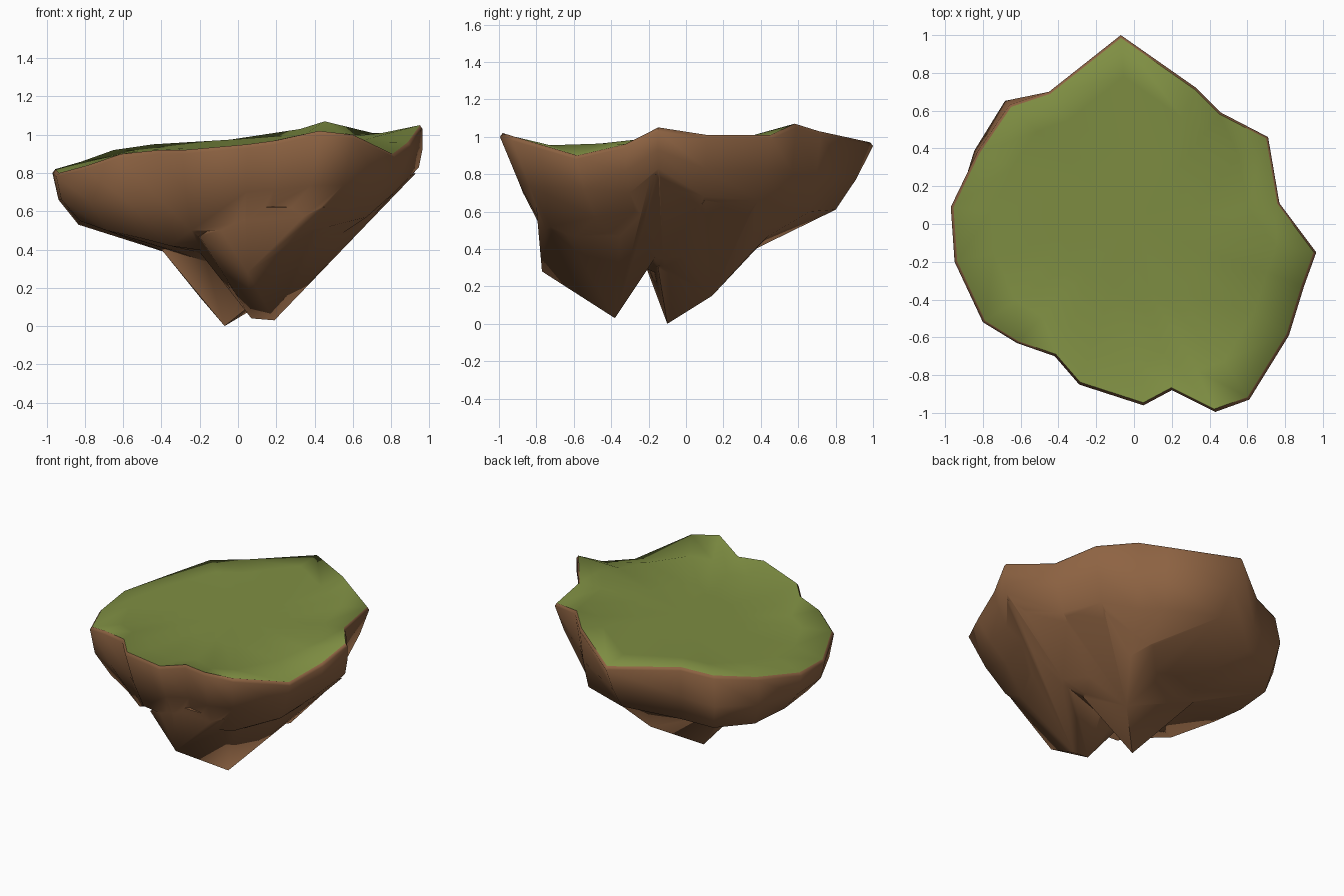
import bpy, bmesh
from mathutils import Vector

if "Cube" in bpy.data.objects:
    bpy.data.objects.remove(bpy.data.objects["Cube"])


def material(name, rgb):
    m = bpy.data.materials.new(name)
    m.diffuse_color = (*rgb, 1)
    m.use_nodes = True
    m.node_tree.nodes["Principled BSDF"].inputs["Base Color"].default_value = m.diffuse_color
    return m


EARTH = material("earth brown", (0.27, 0.125, 0.055))
GRASS = material("grass green", (0.21, 0.27, 0.055))

# Grass outline, counter-clockwise from the right corner: x, y, z
RIM = [(.965, -.15, 1.05), (.77, .11, 1.01), (.71, .46, 1.01), (.46, .59, 1.07),
       (.33, .72, 1.03), (-.07, 1.0, .97), (-.45, .70, .95), (-.66, .63, .92),
       (-.83, .38, .86), (-.97, .09, .82), (-.95, -.2, .80), (-.80, -.52, .84),
       (-.62, -.63, .90), (-.42, -.70, .92), (-.29, -.85, .92), (.05, -.96, .95),
       (.20, -.88, .97), (.43, -.995, 1.02), (.61, -.93, 1.0), (.82, -.59, .90),
       (.90, -.33, .96)]
# Rock shoulder under each rim point: scale of the rim, height
SHOULDER = [(.98, .83), (.88, .68), (.84, .66), (.90, .61), (.92, .60), (.80, .61),
            (.93, .56), (.99, .55), (.96, .52), (.86, .53), (.87, .55), (.86, .50),
            (.82, .46), (.85, .42), (.84, .50), (.80, .50), (.84, .50), (.76, .50),
            (.78, .52), (.82, .57), (.91, .70)]


def make_object(bm, name):
    bmesh.ops.recalc_face_normals(bm, faces=bm.faces)
    me = bpy.data.meshes.new(name)
    bm.to_mesh(me)
    bm.free()
    me.materials.append(EARTH)
    me.materials.append(GRASS)
    ob = bpy.data.objects.new(name, me)
    bpy.context.collection.objects.link(ob)
    return ob


def loft(name, top, rings, tip, grass_bands):
    """Closed skin from a top point through equal rings to a bottom point."""
    bm = bmesh.new()
    vs = [[bm.verts.new(p) for p in r] for r in rings]
    a, b = bm.verts.new(top), bm.verts.new(tip)
    n = len(vs[0])
    for i in range(n):
        j = (i + 1) % n
        bm.faces.new((vs[0][i], vs[0][j], a)).material_index = 1
        bm.faces.new((vs[-1][i], vs[-1][j], b))
        for k in range(len(vs) - 1):
            u, l = vs[k], vs[k + 1]
            f = bm.faces.new((u[i], u[j], l[j], l[i]))
            f.material_index = 1 if k < grass_bands else 0
    return make_object(bm, name)


def hull(name, pts):
    bm = bmesh.new()
    for p in pts:
        bm.verts.new(p)
    bmesh.ops.convex_hull(bm, input=bm.verts[:])
    loose = [v for v in bm.verts if not v.link_faces]
    bmesh.ops.delete(bm, geom=loose, context='VERTS')
    return make_object(bm, name)


# Grass rings: rim flowing into a gently tilted plateau
def grass_ring(s, blend):
    ring = []
    for x, y, z in RIM:
        flat = .94 + .09 * x * s + .05 * y * s
        ring.append((x * s, y * s, z + (min(flat, 1.01) - z) * blend))
    return ring


# Rock rings: lip, bulge, shoulder and underside
edge = [(x, y, z - .02) for x, y, z in RIM]
bulge, shoulder, under = [], [], []
for (x, y, z), (s, h) in zip(RIM, SHOULDER):
    m = (1 + s) / 2 * (1.04 if x < -.5 else 1.01)
    bulge.append((x * m, y * m, z * .45 + h * .55))
    shoulder.append((x * s, y * s, h))
    p = Vector((x * s, y * s, 0)).lerp(Vector((.05, -.1, 0)), .5)
    under.append((p.x, p.y, .39 if p.x < 0 else .39 - .08 * p.x))

island = loft("floating_island", (0, 0, .94),
              [grass_ring(.4, 1), grass_ring(.78, .85), grass_ring(.985, 0),
               edge, bulge, shoulder, under], (.08, -.1, .25), 2)

# Two hanging rock peaks merged into the body
peaks = [
    hull("front_peak", [(.07, -.38, .04), (.19, -.38, .03), (.05, -.77, .28),
                        (-.20, -.70, .47), (.03, -.80, .62), (.45, -.80, .62),
                        (.93, -.16, .80), (.60, .0, .60), (.1, -.1, .5),
                        (-.25, -.3, .45)]),
    hull("rear_peak", [(-.07, -.1, .0), (-.19, -.06, .14), (.18, .14, .15),
                       (.32, .35, .38), (.66, .1, .66), (.55, .36, .62),
                       (-.40, -.25, .40), (-.40, .15, .41), (.2, .45, .48),
                       (.3, -.15, .3)])]
bpy.context.view_layer.objects.active = island
island.select_set(True)
for p in peaks:
    mod = island.modifiers.new("merge", 'BOOLEAN')
    mod.operation = 'UNION'
    mod.solver = 'EXACT'
    mod.object = p
    bpy.ops.object.modifier_apply(modifier=mod.name)
    bpy.data.objects.remove(p)
bpy.ops.object.shade_smooth_by_angle(angle=1.1)
